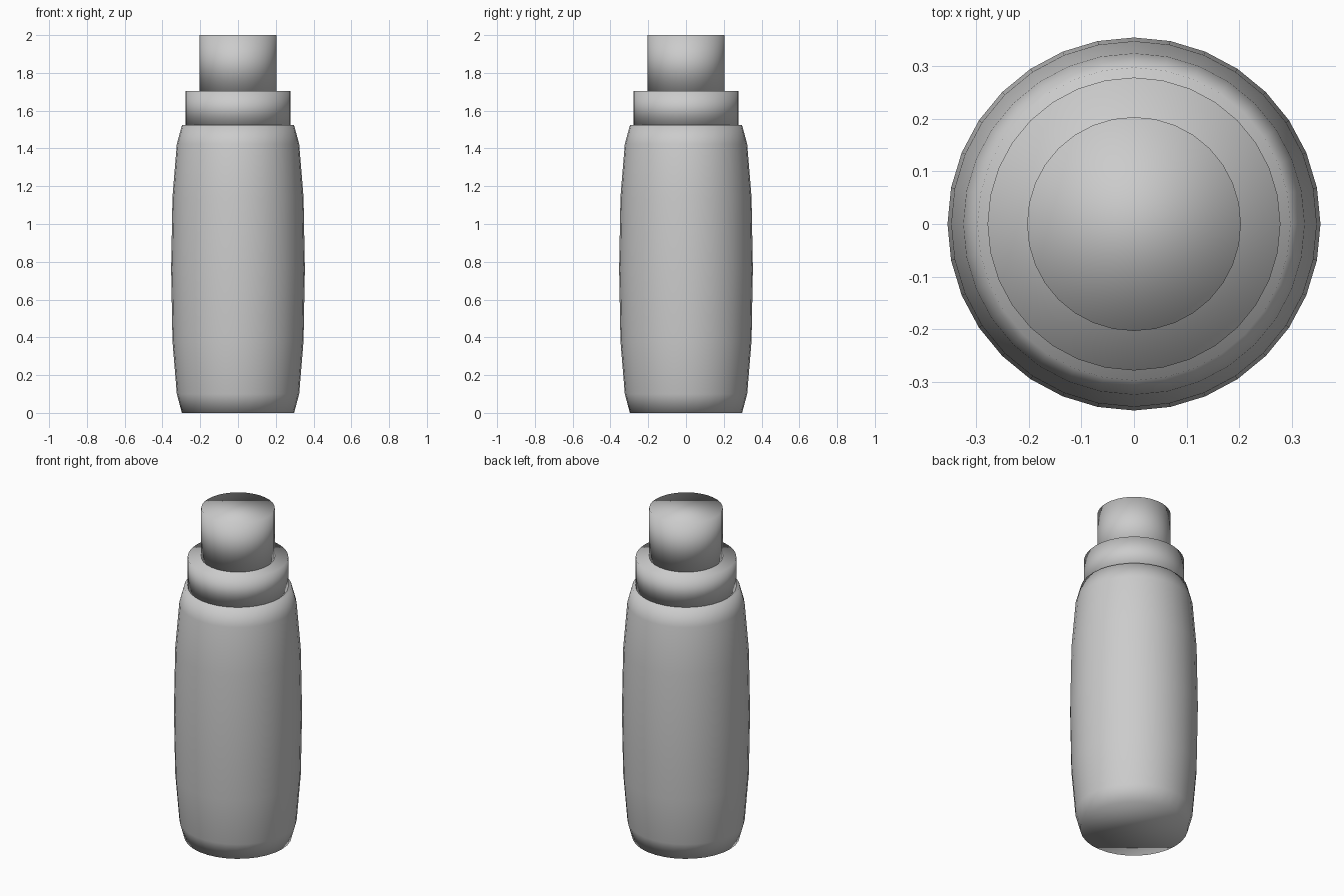
import bpy, bmesh
from math import cos, sin, tau

if "Cube" in bpy.data.objects:
    bpy.data.objects.remove(bpy.data.objects["Cube"])

SIDES = 32


def lathe(name, profile):
    """Spin (radius, z) points about z and close both ends."""
    bm = bmesh.new()
    rings = [[bm.verts.new((r * cos(tau * i / SIDES), r * sin(tau * i / SIDES), z))
              for i in range(SIDES)] for r, z in profile]
    for low, high in zip(rings, rings[1:]):
        for i in range(SIDES):
            j = (i + 1) % SIDES
            bm.faces.new((low[i], low[j], high[j], high[i]))
    bm.faces.new(rings[0][::-1])
    bm.faces.new(rings[-1])
    for f in bm.faces:
        f.smooth = True
    mesh = bpy.data.meshes.new(name)
    bm.to_mesh(mesh)
    bm.free()
    obj = bpy.data.objects.new(name, mesh)
    bpy.context.collection.objects.link(obj)
    return obj


# Barrel-shaped body, symmetric about its middle
BODY_H = 1.523
half = [(0.297, 0), (0.324, 0.10), (0.347, 0.38)]
lathe("body", half + [(0.354, BODY_H / 2)] + [(r, BODY_H - z) for r, z in reversed(half)])

# Collar resting on the body
lathe("collar", [(0.278, BODY_H), (0.278, 1.703)])

# Narrow cap on top
lathe("cap", [(0.203, 1.703), (0.203, 2.0)])
